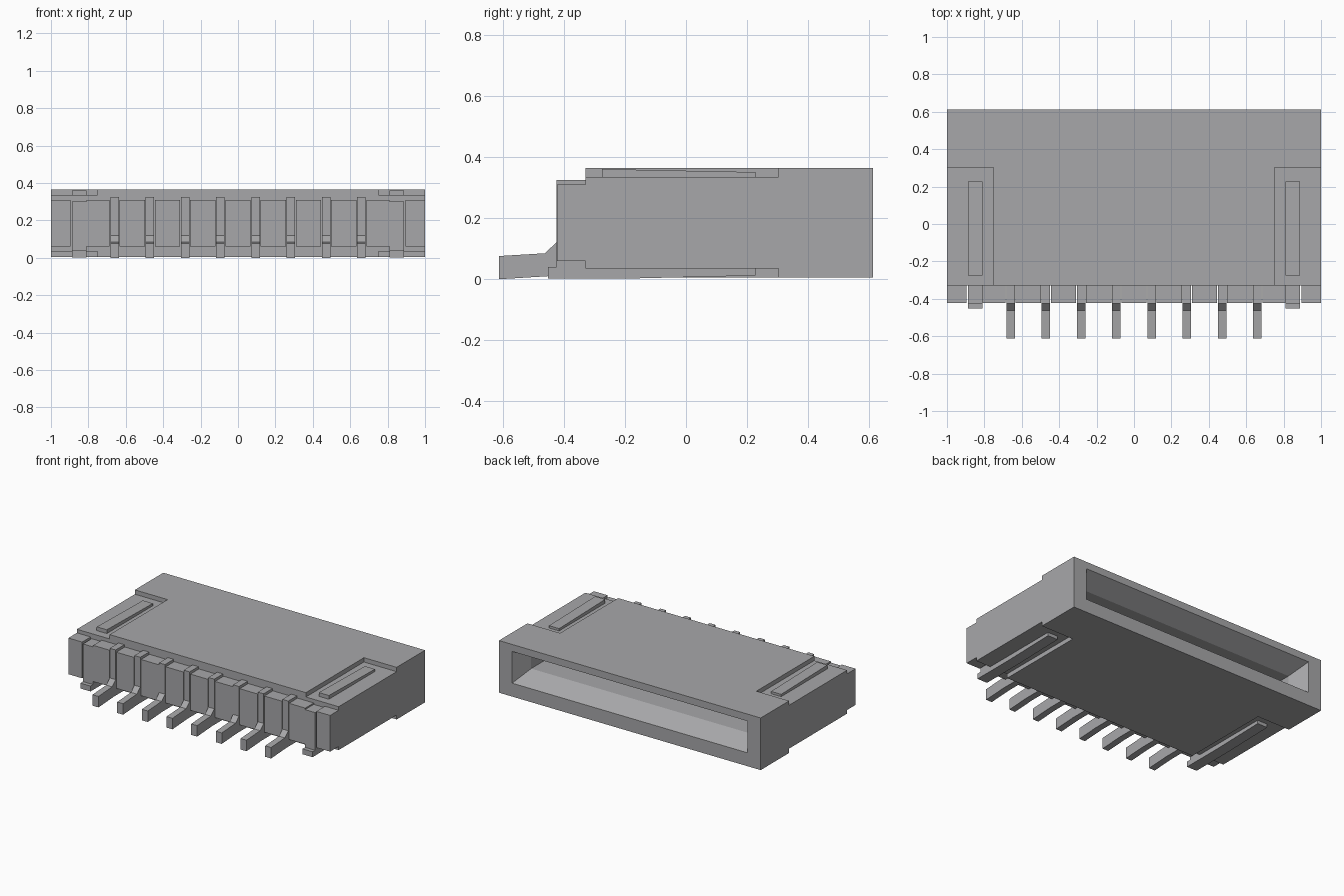
import bpy, bmesh
from mathutils import Vector

if "Cube" in bpy.data.objects:
    bpy.data.objects.remove(bpy.data.objects["Cube"], do_unlink=True)

GREY = (0.39, 0.39, 0.4, 1)
mat = bpy.data.materials.new("mid grey")
mat.use_nodes = True
mat.diffuse_color = GREY
mat.node_tree.nodes["Principled BSDF"].inputs["Base Color"].default_value = GREY


def finish(name, bm):
    bmesh.ops.recalc_face_normals(bm, faces=bm.faces)
    mesh = bpy.data.meshes.new(name)
    bm.to_mesh(mesh)
    bm.free()
    mesh.materials.append(mat)
    ob = bpy.data.objects.new(name, mesh)
    bpy.context.collection.objects.link(ob)
    return ob


def prism(name, x0, x1, profile):
    """Extrude a (y, z) outline from x0 to x1."""
    bm = bmesh.new()
    face = bm.faces.new([bm.verts.new((x0, y, z)) for y, z in profile])
    new = bmesh.ops.extrude_face_region(bm, geom=[face])["geom"]
    moved = [v for v in new if isinstance(v, bmesh.types.BMVert)]
    bmesh.ops.translate(bm, verts=moved, vec=Vector((x1 - x0, 0, 0)))
    return finish(name, bm)


def box(name, x0, x1, y0, y1, z0, z1):
    return prism(name, x0, x1, [(y0, z0), (y1, z0), (y1, z1), (y0, z1)])


def cut(target, cutter):
    cutter.hide_render = True
    mod = target.modifiers.new("cut", "BOOLEAN")
    mod.operation = "DIFFERENCE"
    mod.solver = "EXACT"
    mod.object = cutter
    bpy.context.view_layer.update()
    deps = bpy.context.evaluated_depsgraph_get()
    result = bpy.data.meshes.new_from_object(target.evaluated_get(deps))
    target.modifiers.clear()
    target.data = result
    bpy.data.objects.remove(cutter, do_unlink=True)


# Main housing, with shallow corner recesses above and below
BOTTOM, TOP, FRONT, BACK = 0.005, 0.365, -0.33, 0.613
housing = box("housing", -1, 1, FRONT, BACK, BOTTOM, TOP)
for side in (-1, 1):
    xa, xb = sorted((side * 0.75, side * 1.1))
    cut(housing, box("recess_cutter", xa, xb, -0.4, 0.303, 0.335, 0.5))
    cut(housing, box("recess_cutter", xa, xb, -0.4, 0.303, -0.1, 0.035))

# Cable opening: a tapered mouth leading into a flat slot
MOUTH_Z, MOUTH_END = 0.207, 0.49
bm = bmesh.new()
rings = []
for y, hx, hz in ((BACK + 0.001, 0.9, 0.11), (MOUTH_END, 0.84, 0.04), (-0.2, 0.84, 0.04)):
    rings.append([bm.verts.new((sx * hx, y, MOUTH_Z + sz * hz))
                  for sx, sz in ((-1, -1), (1, -1), (1, 1), (-1, 1))])
for a, b in zip(rings, rings[1:]):
    for i in range(4):
        j = (i + 1) % 4
        bm.faces.new((a[i], a[j], b[j], b[i]))
bm.faces.new(rings[0])
bm.faces.new(rings[-1])
cut(housing, finish("mouth_cutter", bm))

# Contacts: upright in the front wall, then a bent foot
PITCH, HALF = 0.1885, 0.0225
contact_profile = [(-0.32, 0.325), (-0.425, 0.325), (-0.425, 0.12), (-0.463, 0.085),
                   (-0.613, 0.076), (-0.613, 0), (-0.45, 0.01), (-0.32, 0.01)]
pins = [(i - 3.5) * PITCH for i in range(8)]
for n, x in enumerate(pins, 1):
    prism(f"contact_{n}", x - HALF, x + HALF, contact_profile)
    # Contact spring along the slot ceiling
    box(f"contact_spring_{n}", x - HALF, x + HALF, -0.22, 0.35, 0.232, 0.252)

# Front wall blocks between the contacts and hold-downs
GAP = 0.0265
edges = [-0.81] + [x + s * GAP for x in pins for s in (-1, 1)] + [0.81]
spans = [(-1, -0.895)] + list(zip(edges[::2], edges[1::2])) + [(0.895, 1)]
for n, (xa, xb) in enumerate(spans, 1):
    box(f"front_wall_{n}", xa, xb, -0.423, FRONT + 0.005, 0.06, 0.31)

# Hold-downs: upright tab with foot, sloped strip above and strip below
top_strip = [(-0.275, 0.33), (-0.275, 0.361), (0.228, 0.351), (0.228, 0.33)]
low_strip = [(-0.453, 0.04), (-0.453, 0.003), (-0.16, 0.003), (0.228, 0.012),
             (0.228, 0.04), (-0.16, 0.04)]
for side, label in ((1, "left"), (-1, "right")):
    xa, xb = sorted((side * 0.81, side * 0.887))
    prism(f"{label}_hold_down_top", xa, xb, top_strip)
    prism(f"{label}_hold_down_foot", xa, xb, low_strip)
    box(f"{label}_hold_down_tab", xa, xb, -0.425, FRONT + 0.005, 0.005, 0.3)
